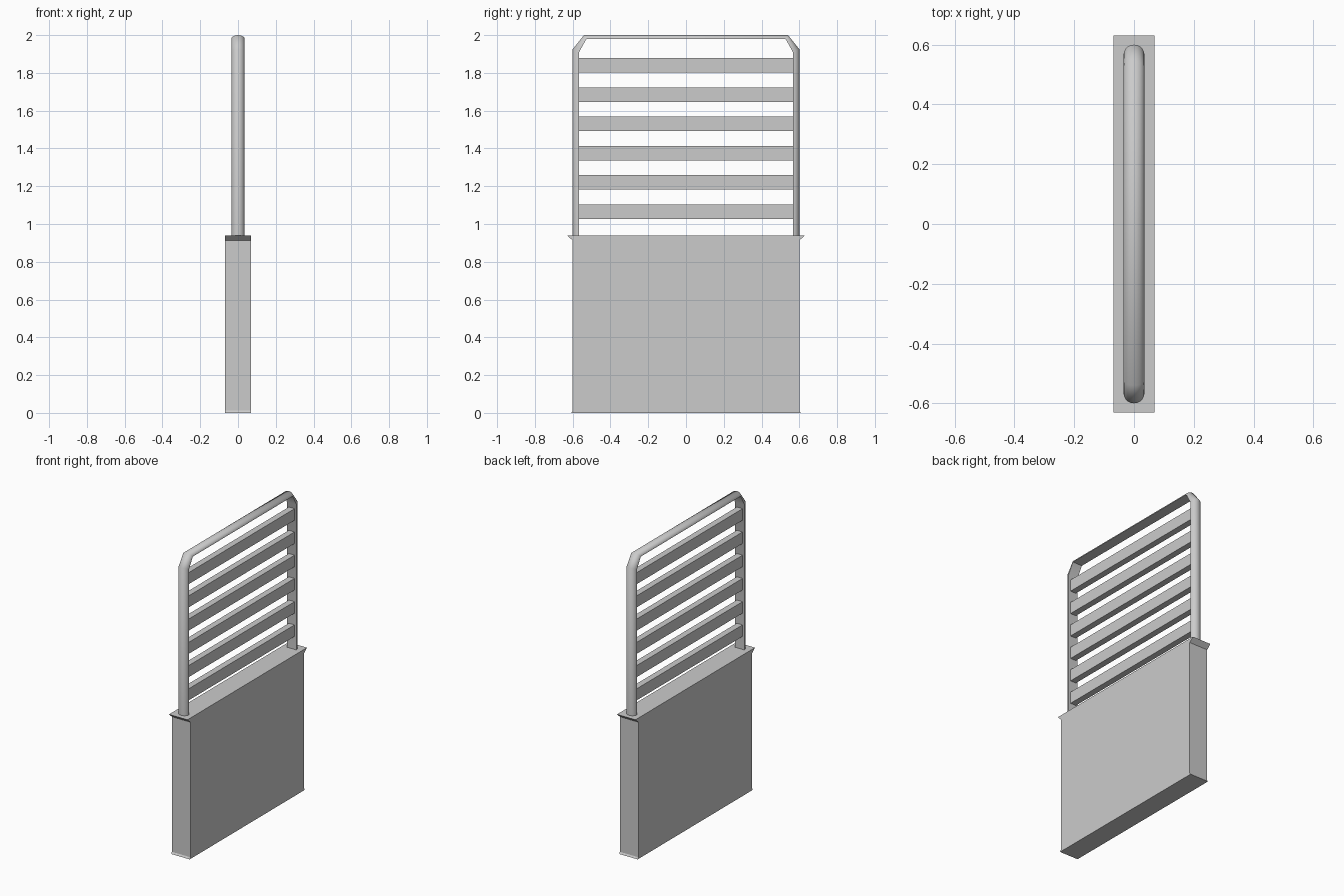
import bpy, math

if "Cube" in bpy.data.objects:
    bpy.data.objects.remove(bpy.data.objects["Cube"])


def make_object(name, verts, faces):
    mesh = bpy.data.meshes.new(name)
    mesh.from_pydata(verts, [], faces)
    mesh.update()
    obj = bpy.data.objects.new(name, mesh)
    bpy.context.collection.objects.link(obj)
    return obj


def mirrored(half):
    """Continue a half path (y >= 0) onto the other side."""
    return half + [(-y, z) for y, z in reversed(half)]


# Solid lower panel: profile with flared foot and flared top lip
profile = mirrored([(0.607, 0.0), (0.6, 0.012), (0.6, 0.913), (0.63, 0.94)])
n = len(profile)
half_depth = 0.068
verts = [(x, y, z) for x in (-half_depth, half_depth) for y, z in profile]
faces = [tuple(reversed(range(n))), tuple(range(n, 2 * n))]
faces += [(i, (i + 1) % n, n + (i + 1) % n, n + i) for i in range(n)]
make_object("lower_panel", verts, faces)

# Upper frame: half-round bar, flat on the inside, with chamfered corners
outer = mirrored([(0.6, 0.935), (0.6, 1.925), (0.54, 2.0)])
inner = mirrored([(0.566, 0.935), (0.566, 1.91), (0.527, 1.98)])
segs = 10
ring = segs + 1
verts = []
for (yo, zo), (yi, zi) in zip(outer, inner):
    for k in range(ring):
        t = math.pi * k / segs
        s = math.sin(t)
        verts.append((0.035 * math.cos(t), yi + (yo - yi) * s, zi + (zo - zi) * s))
faces = []
for r in range(len(outer) - 1):
    for k in range(ring):
        m = (k + 1) % ring
        faces.append((r * ring + k, r * ring + m, (r + 1) * ring + m, (r + 1) * ring + k))
last = (len(outer) - 1) * ring
faces += [tuple(reversed(range(ring))), tuple(range(last, last + ring))]
frame = make_object("upper_frame", verts, faces)
bpy.context.view_layer.objects.active = frame
frame.select_set(True)
bpy.ops.object.shade_smooth_by_angle(angle=math.radians(60))

# Six horizontal slats
for i in range(6):
    bpy.ops.mesh.primitive_cube_add(size=1, location=(0, 0, 1.065 + 0.155 * i))
    slat = bpy.context.object
    slat.name = f"slat_{i + 1}"
    slat.scale = (0.042, 1.132, 0.077)

# Consistent outward normals
for obj in bpy.data.objects:
    bpy.ops.object.select_all(action='DESELECT')
    bpy.context.view_layer.objects.active = obj
    obj.select_set(True)
    bpy.ops.object.mode_set(mode='EDIT')
    bpy.ops.mesh.select_all(action='SELECT')
    bpy.ops.mesh.normals_make_consistent(inside=False)
    bpy.ops.object.mode_set(mode='OBJECT')
